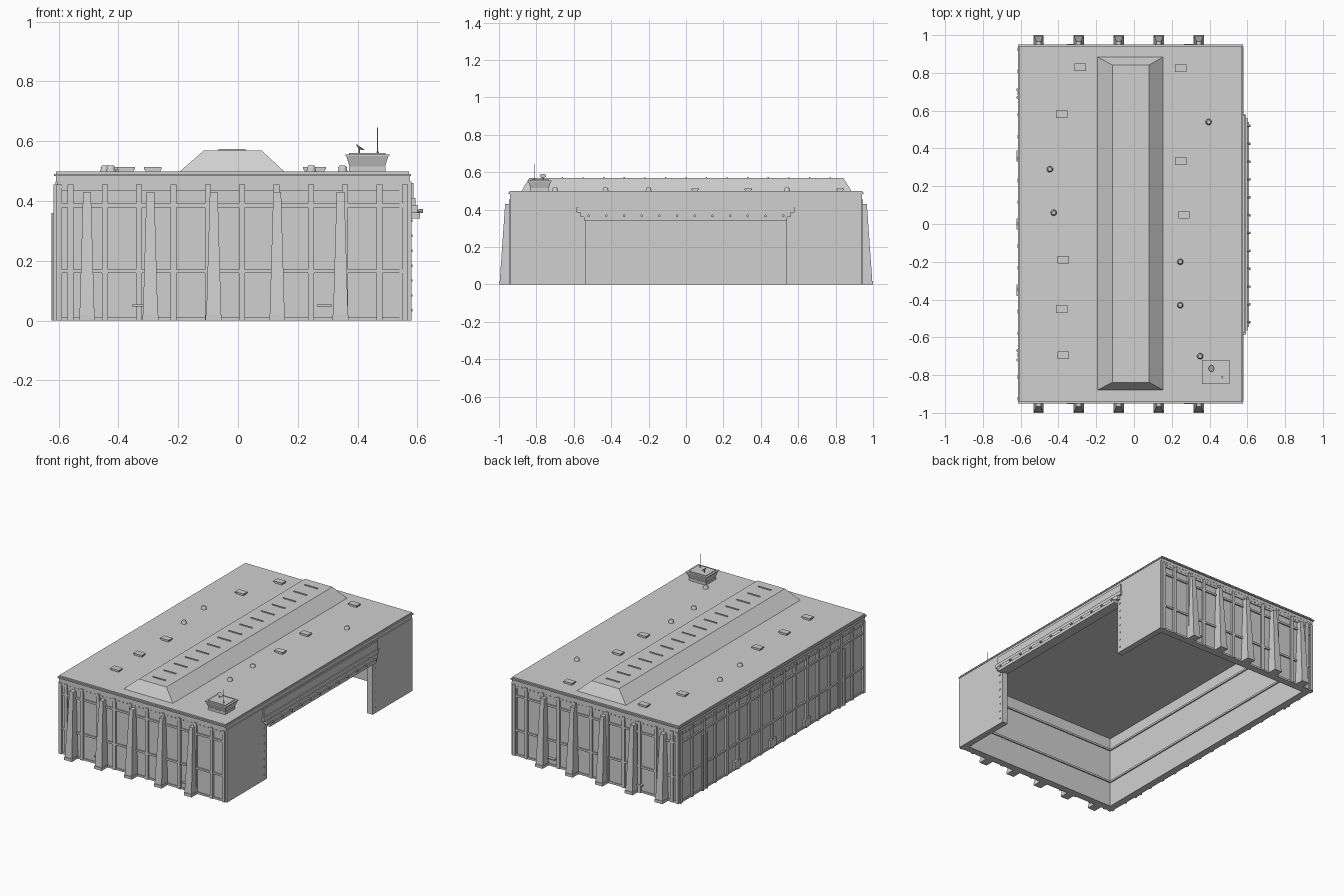
import bpy, bmesh, math
from mathutils import Vector, Matrix

old = bpy.data.objects.get("Cube")
if old:
    bpy.data.objects.remove(old)

mat = bpy.data.materials.new("concrete_grey")
mat.use_nodes = True
GREY = (0.63, 0.63, 0.63, 1)
mat.diffuse_color = GREY
mat.node_tree.nodes["Principled BSDF"].inputs["Base Color"].default_value = GREY


def finish(name, bm):
    bmesh.ops.recalc_face_normals(bm, faces=bm.faces)
    me = bpy.data.meshes.new(name)
    bm.to_mesh(me)
    bm.free()
    me.materials.append(mat)
    ob = bpy.data.objects.new(name, me)
    bpy.context.collection.objects.link(ob)
    return ob


def add_frustum(bm, low, high, z0, z1):
    """Block between two rectangles given as (x0, x1, y0, y1)."""
    rings = []
    for (x0, x1, y0, y1), z in ((low, z0), (high, z1)):
        rings.append([bm.verts.new((x, y, z)) for x, y in
                      ((x0, y0), (x1, y0), (x1, y1), (x0, y1))])
    a, b = rings
    bm.faces.new(a[::-1])
    bm.faces.new(b)
    for i in range(4):
        j = (i + 1) % 4
        bm.faces.new((a[i], a[j], b[j], b[i]))


def add_box(bm, x0, x1, y0, y1, z0, z1):
    add_frustum(bm, (x0, x1, y0, y1), (x0, x1, y0, y1), z0, z1)


def boxes(name, items):
    bm = bmesh.new()
    for it in items:
        add_box(bm, *it)
    return finish(name, bm)


def add_cone(bm, p, r1, r2, h, seg=12, rot=None):
    m = Matrix.Translation(Vector(p)) @ (rot or Matrix()) @ Matrix.Translation((0, 0, h / 2))
    bmesh.ops.create_cone(bm, cap_ends=True, segments=seg, radius1=r1, radius2=r2, depth=h, matrix=m)


L, R, E = -0.605, 0.58, 0.935      # wall faces: -x, +x and both ends
T, TOP = 0.04, 0.465               # wall thickness and height
DOOR, DOOR_TOP = 0.535, 0.345
BANDS = (0.165, 0.385)

# Hollow walls with the wide door opening
boxes("long_wall", [(L, L + T, -E, E, 0, TOP)])
for s, end in ((-1, "front"), (1, "back")):
    y0, y1 = sorted((s * (E - T), s * E))
    boxes(end + "_wall", [(L + T, R - T, y0, y1, 0, TOP)])
    y0, y1 = sorted((s * DOOR, s * (E + 0.005)))
    boxes(end + "_door_pillar", [(R - T, R, y0, y1, 0, TOP)])
boxes("door_lintel", [(R - T, R, -DOOR, DOOR, DOOR_TOP, TOP)])

# Roof slab with stepped edge
boxes("roof_slab", [(L - 0.003, R - 0.005, -0.942, 0.942, TOP, 0.485),
                    (L - 0.01, R - 0.002, -0.95, 0.95, 0.483, 0.491),
                    (L - 0.003, R - 0.008, -0.943, 0.943, 0.49, 0.499)])

# Ridge along the roof with a row of slats
bm = bmesh.new()
add_frustum(bm, (-0.195, 0.155, -0.88, 0.885), (-0.115, 0.08, -0.838, 0.842), 0.498, 0.568)
finish("roof_ridge", bm)
boxes("ridge_slats", [(-0.065, 0.025, y - 0.003, y + 0.003, 0.567, 0.574)
                      for y in (-0.77 + 0.11 * i for i in range(15))])

# Ribs, rails, fascia, buttresses and rivets on both ends
for s, end in ((-1, "front"), (1, "back")):
    def out(x0, x1, d, z0, z1):
        y0, y1 = sorted((s * (E - 0.005), s * (E + d)))
        return (x0, x1, y0, y1, z0, z1)

    ribs = [-0.56 + 0.1148 * i for i in range(10)] + [-0.598, 0.558]
    boxes(end + "_ribs", [out(x - 0.01, x + 0.01, 0.012, 0, 0.455) for x in ribs])
    boxes(end + "_rails", [out(L, 0.565, 0.009, z - 0.006, z + 0.006) for z in BANDS])
    boxes(end + "_fascia", [out(L, 0.565, 0.006, 0.433, TOP), out(L, 0.565, 0.006, 0, 0.012)])
    boxes(end + "_rivets", [out(x, x + 0.006, 0.01, 0.444, 0.45)
                            for x in (-0.59 + 0.0287 * i for i in range(40))])
    boxes(end + "_ledges", [out(x - 0.025, x + 0.025, 0.018, 0.047, 0.054) for x in (-0.33, 0.29)])
    bm = bmesh.new()
    for i in range(5):
        x = -0.505 + 0.212 * i
        y0, y1 = sorted((s * E, s * 0.996))
        t0, t1 = sorted((s * E, s * 0.967))
        add_frustum(bm, (x - 0.025, x + 0.025, y0, y1), (x - 0.013, x + 0.013, t0, t1), 0.015, 0.43)
        f0, f1 = sorted((s * E, s))
        add_box(bm, x - 0.027, x + 0.027, f0, f1, 0, 0.018)
    finish(end + "_buttresses", bm)

# Ribs, rails, pipes and boxes on the long wall
inner = L + 0.005
boxes("long_wall_ribs", [(L - 0.012, inner, y - 0.01, y + 0.01, 0, 0.455)
                         for y in (-0.925 + 0.1156 * i for i in range(17))])
boxes("long_wall_rails", [(L - 0.009, inner, -E, E, z - 0.006, z + 0.006) for z in BANDS])
boxes("long_wall_fascia", [(L - 0.006, inner, -E, E, 0.433, TOP), (L - 0.006, inner, -E, E, 0, 0.012)])
boxes("long_wall_rivets", [(L - 0.01, inner, y, y + 0.006, 0.444, 0.45)
                           for y in (-0.92 + 0.0289 * i for i in range(64))])
boxes("utility_boxes", [(L - 0.016, inner, y - 0.03, y + 0.03, 0.012, 0.06) for y in (-0.35, 0, 0.36)])
bm = bmesh.new()
for y in (-0.72, -0.67, 0.67, 0.71):
    add_cone(bm, (L - 0.011, y, 0), 0.008, 0.008, 0.36, 8)
finish("wall_pipes", bm)

# Rails on the inside faces
boxes("inner_rails", [b for z in BANDS for b in (
    (L + T - 0.003, L + T + 0.008, -E + T, E - T, z - 0.006, z + 0.006),
    (L + T, R - T, -E + T - 0.003, -E + T + 0.008, z - 0.006, z + 0.006),
    (L + T, R - T, E - T - 0.008, E - T + 0.003, z - 0.006, z + 0.006))])

# Stepped door header with lamps
boxes("door_header", [(R - 0.005, R + 0.007, -0.575, 0.575, 0.405, 0.46),
                      (R - 0.005, R + 0.014, -0.585, 0.58, 0.385, 0.41),
                      (R - 0.005, R + 0.02, -0.565, 0.56, 0.36, 0.387),
                      (R - 0.005, R + 0.028, -0.545, 0.54, 0.342, 0.362)])
bm = bmesh.new()
sideways = Matrix.Rotation(math.pi / 2, 4, "Y")
for i in range(12):
    add_cone(bm, (R + 0.015, -0.52 + 0.0945 * i, 0.367), 0.004, 0.007, 0.023, 8, sideways)
finish("door_lamps", bm)
boxes("jamb_rivets", [(R - 0.002, R + 0.003, y - 0.004, y + 0.004, z, z + 0.008)
                      for y in (-0.56, 0.56) for z in (0.03 + 0.05 * i for i in range(7))])

# Box vents and round vents on the roof
bm = bmesh.new()
for x, y in ((-0.285, 0.83), (-0.383, 0.58), (-0.375, -0.19), (-0.383, -0.45),
             (-0.375, -0.695), (0.247, 0.825), (0.247, 0.333), (0.265, 0.05)):
    add_box(bm, x - 0.025, x + 0.025, y - 0.015, y + 0.015, 0.497, 0.508)
    add_box(bm, x - 0.03, x + 0.03, y - 0.02, y + 0.02, 0.506, 0.514)
finish("box_vents", bm)
bm = bmesh.new()
for x, y in ((0.395, 0.54), (-0.445, 0.29), (-0.425, 0.06), (0.245, -0.2), (0.245, -0.43), (0.35, -0.7)):
    add_cone(bm, (x, y, 0.497), 0.017, 0.012, 0.016)
    add_cone(bm, (x, y, 0.511), 0.015, 0.01, 0.007)
finish("round_vents", bm)

# Control cabin with antenna and dish
bm = bmesh.new()
add_box(bm, 0.372, 0.493, -0.833, -0.732, 0.497, 0.515)
add_frustum(bm, (0.374, 0.491, -0.831, -0.734), (0.361, 0.504, -0.844, -0.721), 0.513, 0.553)
add_box(bm, 0.359, 0.506, -0.846, -0.719, 0.55, 0.556)
add_box(bm, 0.372, 0.493, -0.833, -0.732, 0.555, 0.56)
finish("control_cabin", bm)
bm = bmesh.new()
add_cone(bm, (0.467, -0.812, 0.558), 0.002, 0.002, 0.087, 6)
add_cone(bm, (0.467, -0.812, 0.558), 0.005, 0.004, 0.008, 8)
finish("antenna", bm)
bm = bmesh.new()
add_cone(bm, (0.405, -0.765, 0.558), 0.003, 0.003, 0.018, 6)
add_cone(bm, (0.405, -0.765, 0.574), 0.004, 0.018, 0.008, 12, Matrix.Rotation(math.radians(35), 4, "Y"))
finish("dish", bm)
